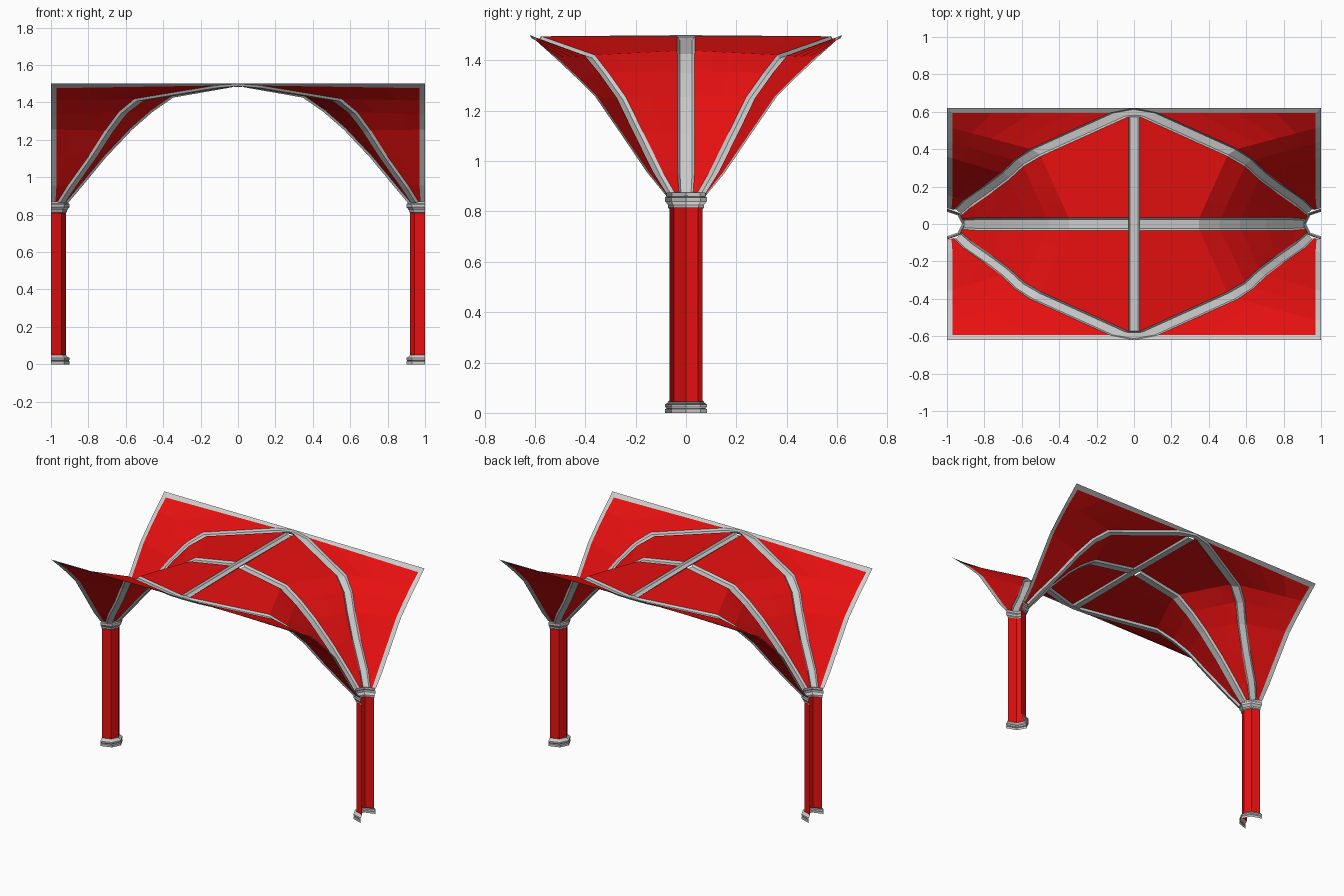
import bpy
import bmesh
from mathutils import Vector

cube = bpy.data.objects.get("Cube")
if cube:
    bpy.data.objects.remove(cube)


def material(name, rgb):
    m = bpy.data.materials.new(name)
    m.use_nodes = True
    m.diffuse_color = (*rgb, 1)
    m.node_tree.nodes["Principled BSDF"].inputs["Base Color"].default_value = (*rgb, 1)
    return m


RED = material("red_plaster", (0.8, 0.005, 0.005))
GREY = material("grey_stone", (0.6, 0.6, 0.6))


def grid_object(name, rows, mat, axes):
    """Skin a list of equal-length point rows, then mirror over the given axes."""
    bm = bmesh.new()
    grid = [[bm.verts.new(p) for p in row] for row in rows]
    for a, b in zip(grid, grid[1:]):
        for i in range(len(a) - 1):
            bm.faces.new((a[i], a[i + 1], b[i + 1], b[i]))
    bmesh.ops.remove_doubles(bm, verts=bm.verts, dist=0.0005)
    bmesh.ops.recalc_face_normals(bm, faces=bm.faces)
    mesh = bpy.data.meshes.new(name)
    bm.to_mesh(mesh)
    bm.free()
    mesh.materials.append(mat)
    ob = bpy.data.objects.new(name, mesh)
    bpy.context.collection.objects.link(ob)
    if axes:
        mod = ob.modifiers.new("mirror", "MIRROR")
        mod.use_axis = ["X" in axes, "Y" in axes, False]
        mod.use_mirror_merge = False
    return ob


def shorten(curve, f):
    """Pull the last point back along the final segment."""
    return curve[:-1] + [curve[-1].lerp(curve[-2], f)]


def tangent(curve, i):
    return (curve[min(i + 1, len(curve) - 1)] - curve[max(i - 1, 0)]).normalized()


def inset_edges(p, q, wp, wq):
    """Edges of a web between two ribs, inset by each rib's half width."""
    ep, eq = [], []
    for i, (a, b) in enumerate(zip(p, q)):
        d = b - a
        u = d.normalized()
        sp = max(u.cross(tangent(p, i)).length, 0.4)
        sq = max(u.cross(tangent(q, i)).length, 0.4)
        ep.append(a + u * min(wp / sp, d.length * 0.4))
        eq.append(b - u * min(wq / sq, d.length * 0.4))
    return ep, eq


def web(name, left, right):
    rows = [[a.lerp(b, k / 4) for k in range(5)] for a, b in zip(left, right)]
    return grid_object(name, rows, RED, "XY")


def rib(name, left, right, axes, depth=0.013):
    """Strip with a shallow trapezoid section that drops below the webs."""
    rows = []
    mid = [a.lerp(b, 0.5) for a, b in zip(left, right)]
    for i, (a, b) in enumerate(zip(left, right)):
        n = (b - a).cross(tangent(mid, i)).normalized()
        n = n * (-depth if n.z > 0 else depth)
        rows.append([a, a.lerp(b, 0.15) + n, a.lerp(b, 0.85) + n, b])
    return grid_object(name, rows, GREY, axes)


# Guide curves of one quarter, springing from the column to the crown
cross = [Vector((x, 0, z)) for x, z in (
    (.905, .87), (.835, .955), (.705, 1.115), (.56, 1.265),
    (.45, 1.36), (.335, 1.44), (0, 1.5))]
diagonal = [Vector(p) for p in (
    (.94, .07, .87), (.88, .12, .955), (.765, .2, 1.115), (.68, .265, 1.25),
    (.605, .335, 1.35), (.51, .39, 1.42), (0, .62, 1.5))]
wall = [Vector((1, y, z)) for y, z in (
    (.085, .87), (.155, .955), (.26, 1.11), (.36, 1.255),
    (.44, 1.335), (.52, 1.41), (.62, 1.5))]

# Webs
cross_edge, diag_inner = inset_edges(shorten(cross, .09), shorten(diagonal, .06), .035, .03)
diag_outer, wall_edge = inset_edges(shorten(diagonal, .11), shorten(wall, .27), .03, .03)
web("inner_web", cross_edge, diag_inner)
web("outer_web", diag_outer, wall_edge)

# Ribs
flip_y = [Vector((p.x, -p.y, p.z)) for p in cross_edge]
rib("cross_rib", flip_y, cross_edge, "X")
crown = diagonal[-1]
rib("diagonal_rib", diag_inner + [Vector((0, diag_inner[-1].y, 1.5))],
    diag_outer + [crown], "XY")
grid_object("wall_rib", list(zip(wall_edge + [wall[-1]], wall + [wall[-1]])), GREY, "XY")
grid_object("end_rib", [(diag_outer[-1], wall_edge[-1]), (crown, wall[-1])], GREY, "XY")
ridge = [cross_edge[-1], diag_inner[-1]]
ridge[0] = Vector((ridge[0].x, 0, 1.5))
rib("ridge_rib", [Vector((-p.x, p.y, p.z)) for p in ridge], ridge, "Y")


def half_column(name, profile, mat):
    """Open half-octagon shell on the wall plane, from (scale, height) pairs."""
    c = .707
    section = ((0, 1), (c, c), (1, 0), (c, -c), (0, -1))
    rows = [[Vector((1 - .08 * s * x, .066 * s * y, z)) for x, y in section]
            for s, z in profile]
    return grid_object(name, rows, mat, "X")


# Columns
half_column("shaft", ((1, .045), (1, .815)), RED)
half_column("base", ((1.25, 0), (1.25, .015), (1.18, .018), (1.25, .024),
                     (1.25, .034), (1.12, .04), (1, .05)), GREY)
half_column("capital", ((1, .81), (1.08, .815), (1.08, .825), (1.25, .84),
                        (1.25, .855), (1.18, .86), (1.18, .875)), GREY)
